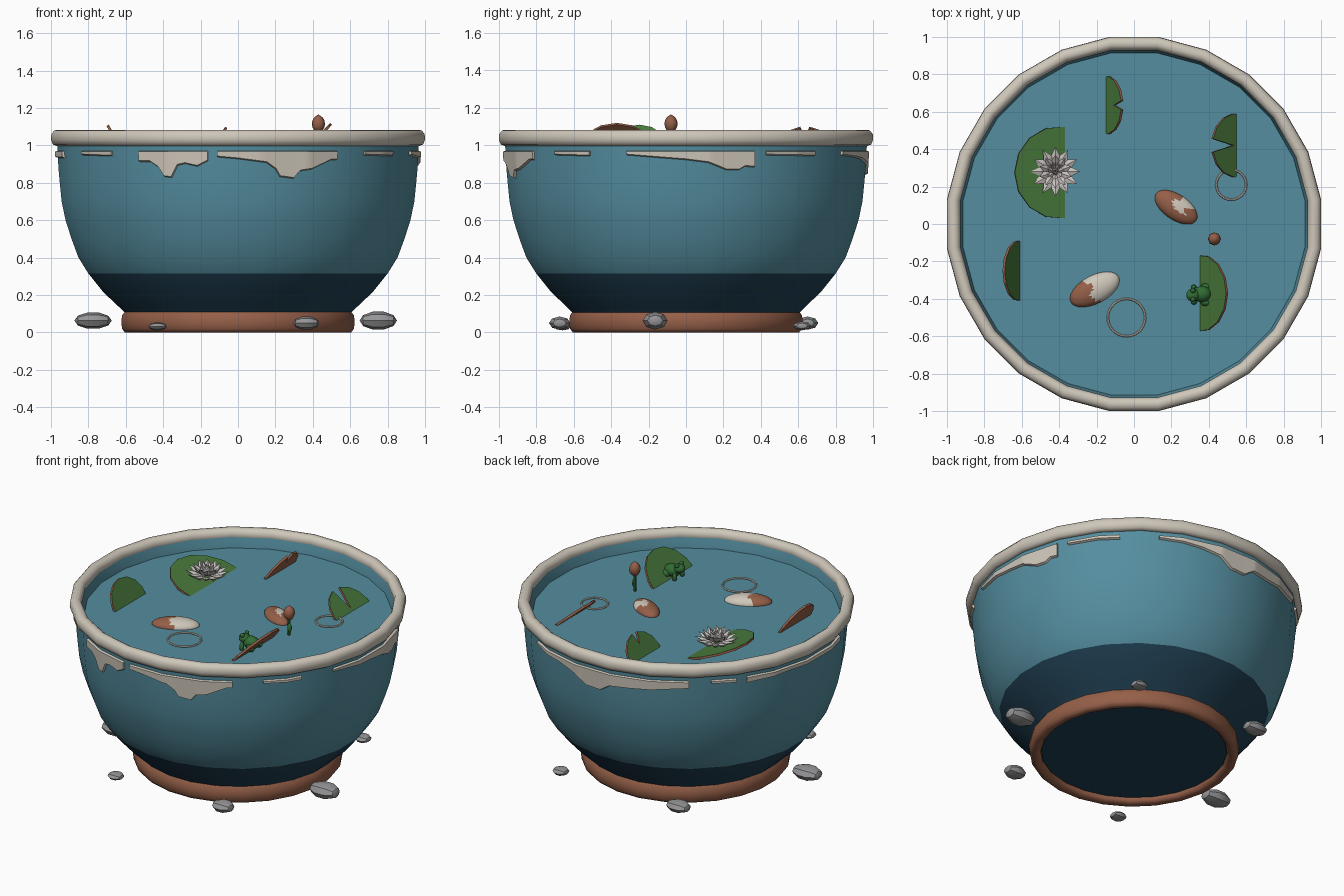
import bpy, bmesh, math
from math import sin, cos, radians, pi
from mathutils import Matrix, Vector

if "Cube" in bpy.data.objects:
    bpy.data.objects.remove(bpy.data.objects["Cube"])

WATER = 0.97
K = 1 / cos(radians(7.5))


def material(name, rgb):
    m = bpy.data.materials.new(name)
    m.diffuse_color = (*rgb, 1)
    m.use_nodes = True
    m.node_tree.nodes["Principled BSDF"].inputs["Base Color"].default_value = m.diffuse_color
    return m


BLUE = material("glaze blue", (0.09, 0.27, 0.35))
NAVY = material("deep navy", (0.014, 0.05, 0.085))
CLAY = material("terracotta", (0.30, 0.115, 0.065))
CREAM = material("cream glaze", (0.62, 0.57, 0.49))
LEAF = material("leaf green", (0.065, 0.19, 0.045))
FROG = material("frog green", (0.03, 0.15, 0.035))
STONE = material("stone grey", (0.30, 0.30, 0.31))
PETAL = material("petal white", (0.58, 0.54, 0.52))


def finish(bm, name, mats, rule=None, smooth=None):
    bmesh.ops.recalc_face_normals(bm, faces=bm.faces)
    if rule:
        for f in bm.faces:
            f.material_index = rule(f)
    me = bpy.data.meshes.new(name)
    bm.to_mesh(me)
    bm.free()
    for m in mats:
        me.materials.append(m)
    ob = bpy.data.objects.new(name, me)
    bpy.context.collection.objects.link(ob)
    if smooth:
        bpy.ops.object.select_all(action='DESELECT')
        ob.select_set(True)
        bpy.context.view_layer.objects.active = ob
        bpy.ops.object.shade_smooth_by_angle(angle=radians(smooth))
    return ob


def revolve(name, profile, mats, rule=None, closed=False, smooth=40, n=24):
    """Turn a (radius, z) profile; open profiles get a cap at both ends."""
    bm = bmesh.new()
    rings = [[bm.verts.new((r * K * cos((i + .5) * 2 * pi / n), r * K * sin((i + .5) * 2 * pi / n), z))
              for i in range(n)] for r, z in profile]
    pairs = list(zip(rings, rings[1:] + rings[:1])) if closed else list(zip(rings, rings[1:]))
    for a, b in pairs:
        for i in range(n):
            j = (i + 1) % n
            bm.faces.new((a[i], a[j], b[j], b[i]))
    if not closed:
        bm.faces.new(rings[0])
        bm.faces.new(rings[-1])
    return finish(bm, name, mats, rule, smooth)


# Bowl body; the last ring is capped by the water surface
WALL = [(0.60, 0.10), (0.63, 0.13), (0.72, 0.215), (0.80, 0.315), (0.853, 0.40), (0.89, 0.50), (0.922, 0.60),
        (0.943, 0.70), (0.953, 0.80), (0.96, 0.88), (0.967, 1.01)]
revolve("bowl", [(0.55, 0.03), (0.58, 0.07)] + WALL + [(0.935, 1.05), (0.92, 1.0), (0.915, WALL[-1][1] - 0.04)],
        [BLUE, NAVY], lambda f: 1 if f.calc_center_median().z < 0.315 else 0)
# Rolled rim and foot ring
revolve("rim", [(0.965, 0.995), (0.99, 1.005), (1.0, 1.03), (0.998, 1.06), (0.982, 1.08), (0.955, 1.083),
                (0.935, 1.07), (0.928, 1.045), (0.935, 1.01)], [CREAM], closed=True, smooth=60)
revolve("foot_ring", [(0.555, 0.02), (0.57, 0.003), (0.605, 0), (0.62, 0.02), (0.624, 0.055), (0.62, 0.09),
                      (0.605, 0.112), (0.58, 0.11), (0.555, 0.06)], [CLAY], closed=True, smooth=60)


# Glaze drips that hug the faceted wall; angles run anticlockwise from the front
def wall_radius(a, z):
    for (r0, z0), (r1, z1) in zip(WALL, WALL[1:]):
        if z <= z1:
            r = r0 + (r1 - r0) * (z - z0) / (z1 - z0)
            break
    off = (a + 7.5) % 15 - 7.5
    return r / cos(radians(off))


def drip(edge):
    bm = bmesh.new()
    angles = {p[0] for p in edge} | {k * 1.5 for k in range(-60, 240) if edge[0][0] < k * 1.5 < edge[-1][0]}
    rows = []
    for a in sorted(angles):
        for (a0, z0), (a1, z1) in zip(edge, edge[1:]):
            if a0 <= a <= a1:
                low = z0 + (z1 - z0) * (a - a0) / (a1 - a0)
                break
        t = radians(a - 90)
        row = []
        for z, lift in ((0.972, -0.005), (0.966, 0.014), (low + 0.008, 0.014), (low, -0.005)):
            r = wall_radius(a, z) + lift
            row.append(bm.verts.new((r * cos(t), r * sin(t), z)))
        rows.append(row)
    for p, q in zip(rows, rows[1:]):
        for i in range(4):
            j = (i + 1) % 4
            bm.faces.new((p[i], q[i], q[j], p[j]))
    bm.faces.new(rows[0])
    bm.faces.new(rows[-1])
    finish(bm, "glaze_drip", [CREAM], smooth=35)


for edge in (
    [(-33, .91), (-29, .91), (-26, .88), (-24, .83), (-21.5, .825), (-19.5, .89), (-17, .9), (-13, .885), (-9.5, .915)],
    [(-6.5, .935), (0, .925), (9, .905), (12, .87), (13.5, .83), (18, .82), (20, .86), (24, .87), (31, .92), (33, .92)],
    [(44, .945), (58, .94)], [(-59, .945), (-44, .94)], [(116, .945), (135, .94)], [(224, .945), (233, .94)],
    [(71, .945), (90, .92), (97, .905), (103, .865), (107, .865), (109, .885), (112, .88)],
    [(149, .945), (165, .925), (172, .9), (177, .845), (183, .84), (187, .885), (195, .89), (216, .92)],
    [(237, .925), (255, .935), (286, .93)],
):
    if edge[0][0] > 220:
        edge = [(a - 360, z) for a, z in edge]
        # keep the sampled range inside the angle grid
        edge = [(a + 360, z) for a, z in edge]
    drip(edge)


# Lily pads: notched discs tipped out of the water, terracotta beneath
def lily_pad(x, y, z, r, tilt, notch, half, depth):
    bm = bmesh.new()
    n = 14
    pts = [(r * (1 - depth), notch)]
    pts += [(r, notch + half + (360 - 2 * half) * i / n) for i in range(n + 1)]
    face = bm.faces.new([bm.verts.new((d * cos(radians(a)), d * sin(radians(a)), 0)) for d, a in pts])
    ext = bmesh.ops.extrude_face_region(bm, geom=[face], use_keep_orig=True)
    for v in ext["geom"]:
        if isinstance(v, bmesh.types.BMVert):
            v.co.z -= 0.014
    bmesh.ops.recalc_face_normals(bm, faces=bm.faces)
    ob = finish(bm, "lily_pad", [LEAF, CLAY], lambda f: 0 if f.normal.z > 0.5 else 1)
    ob.matrix_world = Matrix.Translation((x, y, z)) @ Matrix.Rotation(radians(tilt), 4, 'Y')


lily_pad(-0.40, 0.275, 0.979, 0.247, 16.5, 0, 9, 0.9)
lily_pad(-0.15, 0.635, WATER, 0.155, -58, 0, 9, 0.5)
lily_pad(0.547, 0.42, WATER, 0.17, 42, 180, 12, 0.9)
lily_pad(0.353, -0.37, WATER, 0.205, -47, 180, 9, 0.9)
lily_pad(-0.61, -0.25, WATER, 0.162, 60, 0, 9, 0.9)

# Water lily: rings of diamond petals
bm = bmesh.new()
for n, lift, length, width, turn in ((12, 14, .14, .026, 0), (10, 38, .12, .024, .5), (7, 60, .10, .02, .2), (4, 78, .085, .016, 0)):
    for i in range(n):
        m = Matrix.Rotation((i + turn) * 2 * pi / n, 4, 'Z') @ Matrix.Rotation(-radians(lift), 4, 'Y')
        m = Matrix.Translation((-0.42, 0.28, 0.99)) @ m
        v = [bm.verts.new(m @ Vector(p)) for p in (
            (0.01, 0, 0), (length * .6, width, .004), (length * .6, 0, .014), (length * .6, -width, .004),
            (length * .6, 0, -.012), (length, 0, .008))]
        for k in range(4):
            a, b = v[1 + k], v[1 + (k + 1) % 4]
            bm.faces.new((v[0], a, b))
            bm.faces.new((v[5], b, a))
finish(bm, "water_lily", [PETAL])


def blob(bm, loc, size, rot=0, u=10, v=7):
    m = Matrix.Translation(loc) @ Matrix.Rotation(radians(rot), 4, 'Z') @ Matrix.Diagonal((*size, 1))
    bmesh.ops.create_uvsphere(bm, u_segments=u, v_segments=v, radius=1, matrix=m)


def stick(bm, a, b, r):
    a, b = Vector(a), Vector(b)
    m = Matrix.Translation((a + b) / 2) @ (b - a).to_track_quat('Z', 'Y').to_matrix().to_4x4()
    bmesh.ops.create_cone(bm, cap_ends=True, segments=6, radius1=r, radius2=r, depth=(b - a).length, matrix=m)


# Two fish at the surface, coloured in patches along the body
def fish(x, y, size, rot, patch):
    bm = bmesh.new()
    blob(bm, (0, 0, 0), size, 0, 24, 16)
    ob = finish(bm, "fish", [CLAY, CREAM], lambda f: int(patch(f.calc_center_median())), 60)
    ob.matrix_world = Matrix.Translation((x, y, WATER)) @ Matrix.Rotation(radians(rot), 4, 'Z')


fish(-0.21, -0.35, (0.145, 0.075, 0.045), 28, lambda c: c.x > -0.02 + 0.02 * sin(c.y * 60))
fish(0.225, 0.09, (0.13, 0.068, 0.042), -34, lambda c: -0.02 < c.x + 0.02 * sin(c.y * 90) < 0.065 and c.y > -0.012)

# Ripple rings
for x, y, r in ((-0.04, -0.5, 0.1), (0.52, 0.21, 0.08)):
    bpy.ops.mesh.primitive_torus_add(location=(x, y, WATER + 0.004), major_radius=r, minor_radius=0.006,
                                     major_segments=24, minor_segments=6)
    bpy.context.object.name = "ripple_ring"
    bpy.context.object.data.materials.append(CREAM)

# Flower bud on its stem
bm = bmesh.new()
stick(bm, (0.43, -0.08, 0.94), (0.43, -0.08, 1.09), 0.009)
blob(bm, (0.43, -0.08, 1.095), (0.03, 0.03, 0.018), 0, 8, 6)
blob(bm, (0.437, -0.085, 1.02), (0.014, 0.014, 0.03), 0, 8, 6)
finish(bm, "bud_stem", [FROG], smooth=50)
bm = bmesh.new()
blob(bm, (0.43, -0.08, 1.115), (0.035, 0.035, 0.045), 0, 8, 8)
for v in bm.verts:
    if v.co.z > 1.159:
        v.co.z = 1.165
finish(bm, "bud", [CLAY], smooth=50)

# Frog facing left on the tipped pad
bm = bmesh.new()
blob(bm, (0.36, -0.375, 1.015), (0.055, 0.045, 0.04))
blob(bm, (0.315, -0.38, 1.035), (0.038, 0.036, 0.028))
for s in (-1, 1):
    blob(bm, (0.315, -0.38 + s * 0.024, 1.06), (0.014, 0.014, 0.014), 0, 8, 6)
    blob(bm, (0.385, -0.378 + s * 0.042, 1.0), (0.03, 0.02, 0.024), 0, 8, 6)
    blob(bm, (0.32, -0.378 + s * 0.04, 0.99), (0.016, 0.014, 0.03), 0, 8, 6)
finish(bm, "frog", [FROG], smooth=50)

# Pebbles around the foot
for x, y, z, sx, sy, sz, rot in ((0.75, -0.165, 0.063, .10, .07, .05, 0), (0.365, -0.675, 0.05, .07, .06, .037, 0),
                                 (-0.43, -0.66, 0.032, .05, .05, .022, 0), (-0.775, -0.16, 0.063, .10, .07, .045, 0),
                                 (-0.40, 0.65, 0.05, .08, .06, .037, 0), (0.48, 0.62, 0.035, .05, .05, .025, 0)):
    bm = bmesh.new()
    m = Matrix.Translation((x, y, z)) @ Matrix.Diagonal((sx, sy, sz, 1)) @ Matrix.Rotation(pi / 2, 4, 'Y')
    bmesh.ops.create_uvsphere(bm, u_segments=8, v_segments=5, radius=1, matrix=m)
    finish(bm, "pebble", [STONE], smooth=35)
